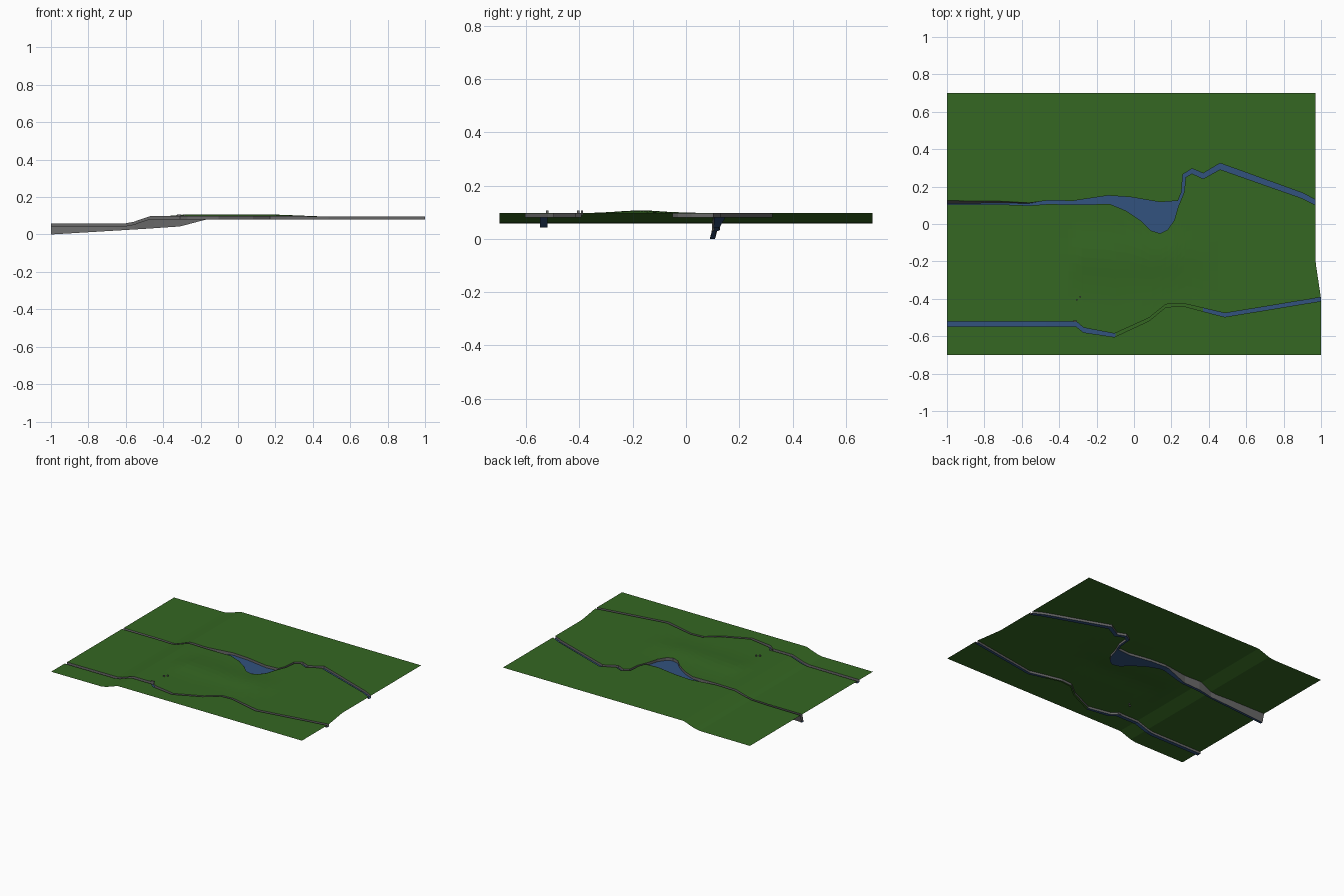
import bpy, math

if "Cube" in bpy.data.objects:
    bpy.data.objects.remove(bpy.data.objects["Cube"])


def material(name, rgb):
    m = bpy.data.materials.new(name)
    m.diffuse_color = (*rgb, 1)
    m.use_nodes = True
    m.node_tree.nodes["Principled BSDF"].inputs["Base Color"].default_value = m.diffuse_color
    return m


GRASS = material("grass_green", (0.035, 0.135, 0.016))
WATER = material("water_blue", (0.032, 0.085, 0.21))
STONE = material("stone_grey", (0.14, 0.14, 0.14))


def lerp(pts, x):
    """Piecewise linear lookup."""
    if x <= pts[0][0]:
        return pts[0][1]
    for (a, u), (b, v) in zip(pts, pts[1:]):
        if x <= b:
            return u + (v - u) * (x - a) / (b - a)
    return pts[-1][1]


# Height profile along x and the low ridge in the middle
STEP = [(-1, .058), (-.6, .059), (-.56, .066), (-.47, .097), (1, .096)]
RIDGE = [(-.4, 0), (-.28, 1), (.2, 1), (.45, 0)]


def ground(x, y):
    return lerp(STEP, x) + .010 * lerp(RIDGE, x) * math.exp(-((y + .17) / .12) ** 2)


# Banks of the north stream, which widens into a pond
NORTH_UP = [(-1, .125), (-.72, .122), (-.56, .113), (-.45, .127), (-.33, .123),
            (-.14, .152), (-.02, .144), (.14, .117), (.235, .124), (.254, .17),
            (.261, .265), (.31, .296), (.37, .271), (.46, .325), (1, .13)]
NORTH_LOW = [(-1, .105), (-.72, .105), (-.56, .099), (-.45, .107), (-.33, .103),
             (-.13, .107), (-.04, .07), (.04, .015), (.09, -.035), (.14, -.05),
             (.18, -.03), (.215, .02), (.235, .09), (.268, .17), (.276, .25),
             (.31, .27), (.37, .242), (.46, .292), (1, .102)]
NORTH_BED = [(-1, 0), (-.5, .03), (-.31, .043), (-.17, .08), (1, .08)]
NORTH_SHIFT = [(-1, -.016), (-.72, -.01), (-.5, 0), (1, 0)]

# Centre line and half width of the south stream
SOUTH = [(-1, -.534), (-.31, -.534), (-.27, -.567), (-.105, -.595), (.08, -.51),
         (.17, -.437), (.26, -.431), (.485, -.487), (1, -.402)]
SOUTH_HALF = [(-1, .0135), (-.31, .0135), (-.1, .009), (.26, .007), (.45, .010), (1, .010)]

# Shared columns: regular grid plus every bend
cols = {round(-1 + i * .05, 3) for i in range(40)} - {.95}
for prof in (STEP, RIDGE, NORTH_UP, NORTH_LOW, NORTH_BED, SOUTH):
    cols |= {p[0] for p in prof}
cols = sorted(cols)


def clip(x, y):
    """The east edge steps inwards towards the north."""
    return min(x, lerp([(-.4, 1), (-.2, .97)], y))


def south(sign):
    return lambda x: lerp(SOUTH, x) + sign * lerp(SOUTH_HALF, x)


def north_up(x):
    return lerp(NORTH_UP, x)


def north_low(x):
    return lerp(NORTH_LOW, x)


def south_bed(x):
    return lerp(STEP, x) - .016


def strip(name, rows, mats, rule=None):
    """Loft a sheet through rows; each row maps a column x to (y, z)."""
    verts, n = [], len(cols)
    for row in rows:
        for x in cols:
            y, z = row(x)
            verts.append((clip(x, y), y, z))
    faces = [(r * n + i, r * n + i + 1, (r + 1) * n + i + 1, (r + 1) * n + i)
             for r in range(len(rows) - 1) for i in range(n - 1)]
    me = bpy.data.meshes.new(name)
    me.from_pydata(verts, [], faces)
    for m in mats:
        me.materials.append(m)
    if rule:
        for p in me.polygons:
            p.material_index = rule(p.center)
    ob = bpy.data.objects.new(name, me)
    bpy.context.collection.objects.link(ob)
    return ob


def field(name, lo, hi, n):
    """Grass between two bank lines."""
    def row(t):
        def f(x):
            y = lo(x) + (hi(x) - lo(x)) * t
            return y, ground(x, y)
        return f
    strip(name, [row(i / n) for i in range(n + 1)], [GRASS])


field("south_field", lambda x: -.7, south(-1), 3)
field("middle_field", south(1), north_low, 14)
field("north_field", north_up, lambda x: .7, 4)


def stream(name, lo, hi, bed, shift, rule=None):
    """Stone banks on both sides and a water bed between them."""
    def top(e):
        return lambda x: (e(x), ground(x, e(x)) + .001)

    def foot(e):
        return lambda x: (e(x) + shift(x), bed(x))
    strip(name + "_south_bank", [top(lo), foot(lo)], [STONE])
    strip(name + "_north_bank", [foot(hi), top(hi)], [STONE])
    strip(name + "_bed", [foot(lo), foot(hi)], [WATER, GRASS], rule)


stream("north_stream", north_low, north_up, lambda x: lerp(NORTH_BED, x),
       lambda x: lerp(NORTH_SHIFT, x))
# The narrow middle part of the south stream has a grassy bed
stream("south_stream", south(-1), south(1), south_bed, lambda x: 0,
       lambda c: 1 if -.1 < c.x < .38 else 0)


def block(name, x, y, sx, sy, z0, z1):
    bpy.ops.mesh.primitive_cube_add(size=1, location=(x, y, (z0 + z1) / 2))
    ob = bpy.context.object
    ob.name = name
    ob.scale = (sx, sy, z1 - z0)
    ob.data.materials.append(STONE)


# Small sluice gate and two marker posts
block("sluice_gate", -.315, -.521, .022, .008, .085, .107)
block("marker_post_a", -.306, -.405, .010, .010, .09, .106)
block("marker_post_b", -.287, -.39, .008, .008, .09, .107)
